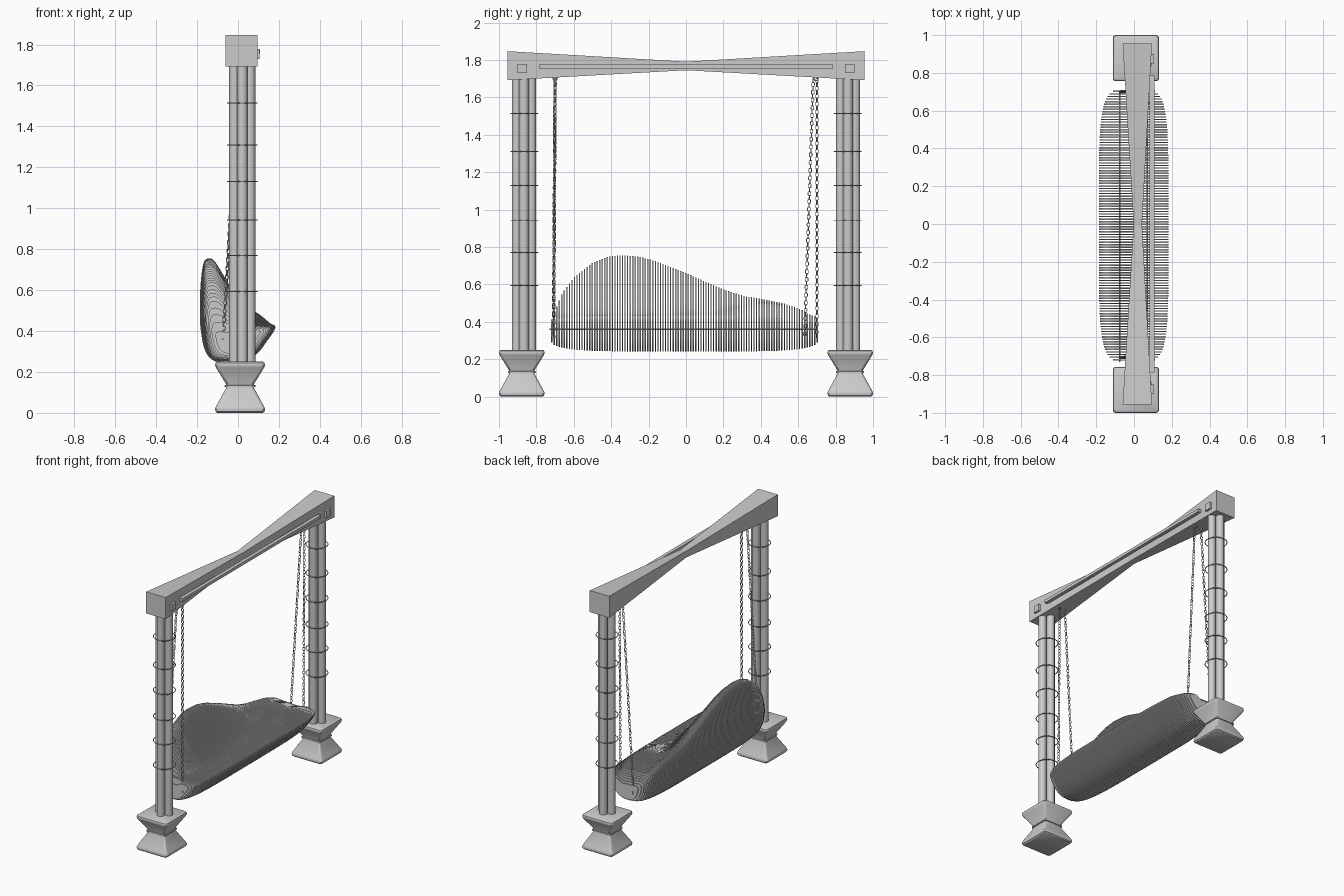
import bpy, bmesh, math
from mathutils import Vector, Matrix

if "Cube" in bpy.data.objects:
    bpy.data.objects.remove(bpy.data.objects["Cube"])


def finish(bm, name, smooth=False):
    bmesh.ops.recalc_face_normals(bm, faces=bm.faces[:])
    me = bpy.data.meshes.new(name)
    bm.to_mesh(me)
    bm.free()
    ob = bpy.data.objects.new(name, me)
    bpy.context.collection.objects.link(ob)
    if smooth:
        bpy.ops.object.select_all(action='DESELECT')
        ob.select_set(True)
        bpy.context.view_layer.objects.active = ob
        bpy.ops.object.shade_smooth_by_angle(angle=math.radians(35))
    return ob


def loft(bm, sections):
    # skin a list of equal-length closed loops and cap the ends
    rows = [[bm.verts.new(p) for p in s] for s in sections]
    n = len(rows[0])
    for a, b in zip(rows, rows[1:]):
        for i in range(n):
            j = (i + 1) % n
            bm.faces.new((a[i], a[j], b[j], b[i]))
    bm.faces.new(rows[0])
    bm.faces.new(rows[-1])


def torus(bm, mat, R, r, nu, nv, stretch=0.0):
    rows = []
    for i in range(nu):
        a = 2 * math.pi * i / nu
        c, s = math.cos(a), math.sin(a)
        off = stretch if c > 0 else -stretch
        row = []
        for j in range(nv):
            b = 2 * math.pi * j / nv
            q = R + r * math.cos(b)
            row.append(bm.verts.new(mat @ Vector((q * c + off, q * s, r * math.sin(b)))))
        rows.append(row)
    for i in range(nu):
        a, b = rows[i], rows[(i + 1) % nu]
        for j in range(nv):
            k = (j + 1) % nv
            bm.faces.new((a[j], a[k], b[k], b[j]))


def box(name, lo, hi):
    bm = bmesh.new()
    loft(bm, [[(lo[0], lo[1], z), (hi[0], lo[1], z), (hi[0], hi[1], z), (lo[0], hi[1], z)]
              for z in (lo[2], hi[2])])
    return finish(bm, name)


def tube(bm, a, b, r, n=16):
    a, b = Vector(a), Vector(b)
    m = Matrix.Translation((a + b) / 2) @ (b - a).to_track_quat('Z', 'Y').to_matrix().to_4x4()
    bmesh.ops.create_cone(bm, cap_ends=True, segments=n, radius1=r, radius2=r,
                          depth=(b - a).length, matrix=m)


def rounded_square(cx, cy, h, z, r):
    pts = []
    for k in range(4):
        for t in range(5):
            a = math.pi / 2 * (k + t / 4)
            sx = 1 if k in (0, 3) else -1
            sy = 1 if k < 2 else -1
            pts.append((cx + sx * (h - r) + r * math.cos(a), cy + sy * (h - r) + r * math.sin(a), z))
    return pts


def chain(name, top, bottom):
    top, bottom = Vector(top), Vector(bottom)
    d = bottom - top
    n = round(d.length / 0.021)
    rot = d.to_track_quat('X', 'Z').to_matrix().to_4x4()
    bm = bmesh.new()
    for i in range(n + 1):
        m = Matrix.Translation(top + d * i / n) @ rot @ Matrix.Rotation(math.pi / 2 * (i % 2) + 0.4, 4, 'X')
        torus(bm, m, 0.0075, 0.0022, 10, 5, 0.004)
    finish(bm, name, True)


for side, tag in ((-1, "near"), (1, "far")):
    # hourglass foot with a thin collar at the waist
    bm = bmesh.new()
    prof = [(0.0, .112), (.006, .119), (.018, .122), (.03, .118), (.12, .069), (.126, .069),
            (.127, .075), (.135, .075), (.136, .069), (.142, .069), (.222, .118), (.234, .122),
            (.245, .119), (.25, .112)]
    loft(bm, [rounded_square(.01, side * .878, h, z, .016) for z, h in prof])
    finish(bm, tag + "_foot", True)

    # post made of four bundled poles
    bm = bmesh.new()
    for dx, dy in ((1, 0), (-1, 0), (0, 1), (0, -1)):
        x, y = .021 + .038 * dx, side * .866 + .039 * dy
        tube(bm, (x, y, .24), (x, y, 1.70), .026, 20)
    finish(bm, tag + "_post", True)

    # wire hoops around the post
    bm = bmesh.new()
    for z in (.593, .77, .943, 1.13, 1.31, 1.515):
        torus(bm, Matrix.Translation((.021, side * .864, z)), .072, .003, 32, 6)
    finish(bm, tag + "_hoops", True)

    # square peg on the beam end
    y = side * .875
    box(tag + "_beam_peg", (.07, y - .025, 1.73), (.105, y + .025, 1.778))

# crossbeam pinched at the middle
bm = bmesh.new()
loft(bm, [[(a, y, c), (b, y, c), (b, y, d), (a, y, d)] for y, a, b, c, d in (
    (-.955, -.06, .095, 1.692, 1.847), (0, -.002, .042, 1.745, 1.791), (.955, -.06, .095, 1.692, 1.847))])
finish(bm, "crossbeam")
box("front_rail", (.083, -.785, 1.755), (.108, .785, 1.776))

# backrest height along the seat
TOP = [(-.72, .39), (-.70, .46), (-.66, .555), (-.6, .635), (-.5, .715), (-.42, .747), (-.35, .755),
       (-.25, .748), (-.15, .72), (0, .66), (.2, .572), (.3, .541), (.4, .522), (.52, .50),
       (.62, .465), (.67, .43), (.71, .39)]


def top_height(y):
    for (a, za), (b, zb) in zip(TOP, TOP[1:]):
        if y <= b:
            return za + (zb - za) * (y - a) / (b - a)
    return TOP[-1][1]


def closed_spline(pts, n=4):
    out = []
    m = len(pts)
    for i in range(m):
        p0, p1, p2, p3 = (Vector(pts[(i + k) % m]) for k in (-1, 0, 1, 2))
        for s in range(n):
            t = s / n
            out.append(0.5 * (2 * p1 + (p2 - p0) * t + (2 * p0 - 5 * p1 + 4 * p2 - p3) * t * t
                              + (3 * p1 - p0 - 3 * p2 + p3) * t ** 3))
    return out


def slat_outline(y):
    q = max(.001, 1 - (abs(y + .008) / .722) ** 5) ** .2      # rounding of the seat ends
    h = top_height(y) - .36
    pad = math.exp(-((y - .45) / .2) ** 2)                     # raised end of the seat

    def low(z):
        return .36 + (z - .36) * q
    s = low(.445 + .05 * pad)
    pts = [(-.145, .36 + h), (-.172, .36 + .92 * h), (-.186, .36 + .55 * h), (-.18, .36 + .15 * h),
           (-.165, low(.315)), (-.13, low(.262)), (-.07, low(.243)), (.02, low(.247)),
           (.09, low(.285)), (.145, low(.355)), (.182, low(.413)), (.165, low(.434)), (.09, s),
           (.03, max(.36 + .37 * h, min(s + .01, .36 + .9 * h))),
           (-.04, max(.36 + .66 * h, min(s + .015, .36 + .94 * h))), (-.11, .36 + .95 * h)]
    return closed_spline([(x * q, z) for x, z in pts])


# seat built from thin upright slats
bm = bmesh.new()
count = 106
for i in range(count):
    y = -.718 + 1.42 * i / (count - 1)
    out = slat_outline(y)
    loft(bm, [[(p.x, y + t, p.y) for p in out] for t in (-.0035, .0035)])
finish(bm, "seat_slats", True)

# rods threading the slats and carrying the chains
bm = bmesh.new()
tube(bm, (.07, -.73, .36), (.07, .65, .36), .005, 10)
tube(bm, (-.075, -.73, .36), (-.075, .70, .36), .005, 10)
finish(bm, "seat_rods", True)

# hanging chains
chain("near_front_chain", (.05, -.70, 1.69), (.055, -.708, .32))
chain("near_back_chain", (.005, -.70, 1.69), (-.075, -.708, .33))
chain("far_front_chain", (.05, .68, 1.69), (.075, .635, .335))
chain("far_back_chain", (.012, .70, 1.69), (-.075, .70, .325))

# eyelets under the beam
bm = bmesh.new()
for x in (.008, .05):
    for y in (-.70, .695):
        torus(bm, Matrix.Translation((x, y, 1.70)) @ Matrix.Rotation(math.pi / 2, 4, 'Y'), .011, .003, 14, 6)
finish(bm, "chain_eyelets", True)
